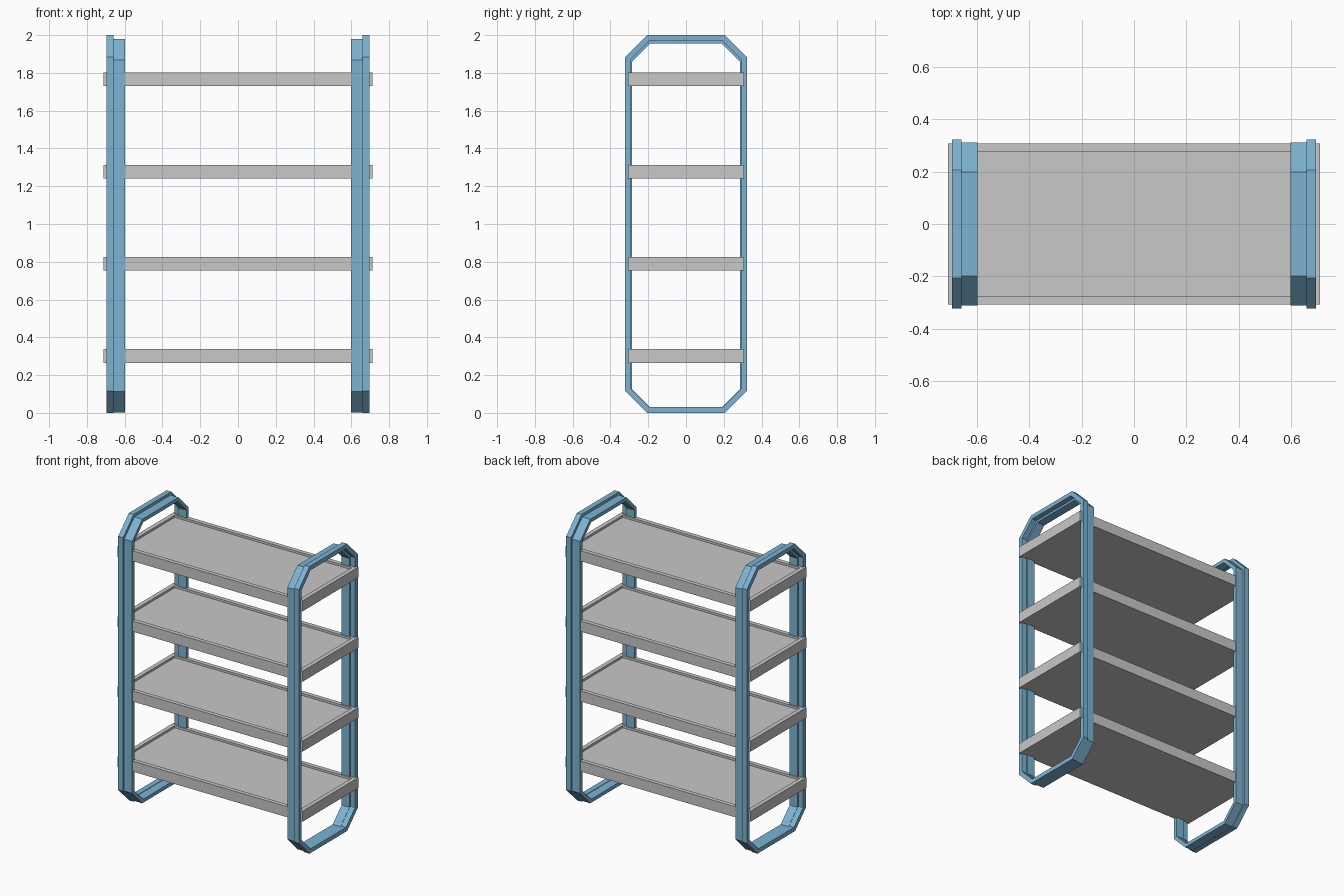
import bpy, bmesh

if "Cube" in bpy.data.objects:
    bpy.data.objects.remove(bpy.data.objects["Cube"])


def material(name, rgb):
    m = bpy.data.materials.new(name)
    m.diffuse_color = (*rgb, 1)
    m.use_nodes = True
    m.node_tree.nodes["Principled BSDF"].inputs["Base Color"].default_value = m.diffuse_color
    return m


BLUE = material("steel blue", (0.20, 0.45, 0.64))
GREY = material("light grey", (0.58, 0.58, 0.58))


def add_object(name, bm, mat):
    bmesh.ops.recalc_face_normals(bm, faces=bm.faces)
    me = bpy.data.meshes.new(name)
    bm.to_mesh(me)
    bm.free()
    me.materials.append(mat)
    ob = bpy.data.objects.new(name, me)
    bpy.context.collection.objects.link(ob)
    return ob


def octagon(y, z0, z1, cut):
    """Chamfered rectangle in the y-z plane."""
    return [(y, z0 + cut), (y, z1 - cut), (y - cut, z1), (cut - y, z1),
            (-y, z1 - cut), (-y, z0 + cut), (cut - y, z0), (y - cut, z0)]


def ring(name, x0, x1, y, z0, z1, cut, t):
    """Closed octagonal hoop of thickness t between x0 and x1."""
    bm = bmesh.new()
    outer = octagon(y, z0, z1, cut)
    inner = octagon(y - t, z0 + t, z1 - t, cut - t * 0.586)
    loops = [[bm.verts.new((x, *p)) for p in pts]
             for x, pts in ((x0, outer), (x1, outer), (x1, inner), (x0, inner))]
    for a in range(4):
        la, lb = loops[a], loops[(a + 1) % 4]
        for i in range(8):
            j = (i + 1) % 8
            bm.faces.new((la[i], la[j], lb[j], lb[i]))
    return add_object(name, bm, BLUE)


# side frames: a wide inner hoop and a slightly larger outer hoop on each end
for side, s in (("left", -1), ("right", 1)):
    ring(side + "_outer_hoop", s * 0.659, s * 0.696, 0.324, 0.0, 2.0, 0.117, 0.03)
    ring(side + "_inner_hoop", s * 0.598, s * 0.659, 0.311, 0.002, 1.98, 0.112, 0.025)


# shelves: trays with a raised rim and a sunken top
def shelf(name, z0, z1, hx=0.712, hy=0.308, rim=0.03, depth=0.015):
    bm = bmesh.new()
    bmesh.ops.create_cube(bm, size=1)
    for v in bm.verts:
        v.co = (v.co.x * 2 * hx, v.co.y * 2 * hy, z1 if v.co.z > 0 else z0)
    bm.normal_update()
    top = [f for f in bm.faces if f.normal.z > 0.9]
    bmesh.ops.inset_region(bm, faces=top, thickness=rim, use_even_offset=True)
    ext = bmesh.ops.extrude_face_region(bm, geom=top)
    bmesh.ops.delete(bm, geom=top, context='FACES_ONLY')
    for v in ext["geom"]:
        if isinstance(v, bmesh.types.BMVert):
            v.co.z -= depth
    return add_object(name, bm, GREY)


for i, z in enumerate((0.265, 0.753, 1.24, 1.73)):
    shelf(f"shelf_{i + 1}", z, z + 0.073)
